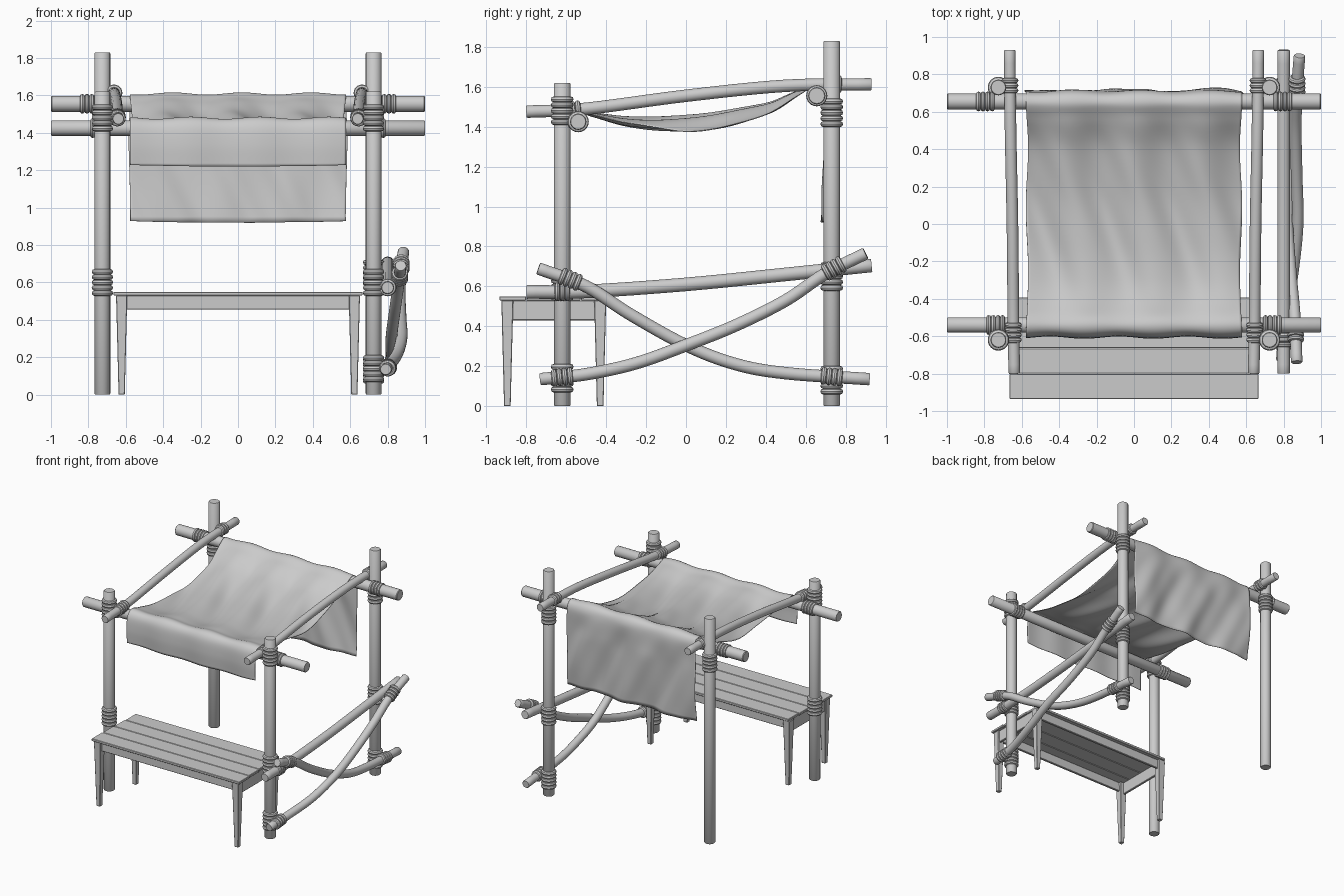
import bpy, bmesh, math
from mathutils import Vector

if "Cube" in bpy.data.objects:
    bpy.data.objects.remove(bpy.data.objects["Cube"])

GREY = (0.6, 0.6, 0.6, 1)
mat = bpy.data.materials.new("plain_grey")
mat.use_nodes = True
mat.diffuse_color = GREY
mat.node_tree.nodes["Principled BSDF"].inputs["Base Color"].default_value = GREY


def finish(name, bm, smooth=True):
    bmesh.ops.recalc_face_normals(bm, faces=bm.faces)
    mesh = bpy.data.meshes.new(name)
    bm.to_mesh(mesh)
    bm.free()
    mesh.materials.append(mat)
    ob = bpy.data.objects.new(name, mesh)
    bpy.context.collection.objects.link(ob)
    if smooth:
        bpy.ops.object.select_all(action='DESELECT')
        bpy.context.view_layer.objects.active = ob
        ob.select_set(True)
        bpy.ops.object.shade_smooth_by_angle(angle=math.radians(40))
    return ob


def smooth_path(points, steps):
    """Catmull-Rom curve through the points."""
    p = [Vector(q) for q in points]
    p = [2 * p[0] - p[1]] + p + [2 * p[-1] - p[-2]]
    out = []
    for a, b, c, d in zip(p, p[1:], p[2:], p[3:]):
        for i in range(steps):
            t = i / steps
            out.append(0.5 * (2 * b + (c - a) * t + (2 * a - 5 * b + 4 * c - d) * t ** 2
                              + (3 * b - a - 3 * c + d) * t ** 3))
    return out + [p[-2]]


def frame(axis):
    axis = Vector(axis).normalized()
    ref = Vector((0, 0, 1)) if abs(axis.z) < 0.9 else Vector((0, 1, 0))
    u = axis.cross(ref).normalized()
    return axis, u, axis.cross(u)


def bridge(bm, a, b):
    n = len(a)
    for i in range(n):
        bm.faces.new((a[i], a[(i + 1) % n], b[(i + 1) % n], b[i]))


def pole(name, points, r, steps=6, sides=20):
    path = smooth_path(points, steps) if len(points) > 2 else [Vector(q) for q in points]
    # softened ends: a narrower ring just outside each end
    tip0 = (path[0] - path[1]).normalized() * 0.005
    tip1 = (path[-1] - path[-2]).normalized() * 0.005
    path = [path[0]] + [path[0] - tip0] + path[1:-1] + [path[-1] - tip1] + [path[-1]]
    bm = bmesh.new()
    rings = []
    for i, c in enumerate(path):
        _, u, v = frame(path[min(i + 1, len(path) - 1)] - path[max(i - 1, 0)])
        rr = r * 0.9 if i in (0, len(path) - 1) else r
        angles = [2 * math.pi * k / sides for k in range(sides)]
        rings.append([bm.verts.new(c + rr * (u * math.cos(a) + v * math.sin(a))) for a in angles])
    for a, b in zip(rings, rings[1:]):
        bridge(bm, a, b)
    bm.faces.new(rings[0])
    bm.faces.new(rings[-1])
    return finish(name, bm)


def lashing(name, centre, axis, r, turns=4, rope=0.015, sides=24, rope_sides=8):
    """Stack of rope turns around a pole."""
    axis, u, v = frame(axis)
    bm = bmesh.new()
    for t in range(turns):
        mid = Vector(centre) + axis * (t - (turns - 1) / 2) * rope * 1.9
        loops = []
        for k in range(sides):
            a = 2 * math.pi * k / sides
            d = u * math.cos(a) + v * math.sin(a)
            loops.append([bm.verts.new(mid + d * (r + rope * math.cos(b)) + axis * rope * math.sin(b))
                          for b in (2 * math.pi * j / rope_sides for j in range(rope_sides))])
        for a, b in zip(loops, loops[1:] + loops[:1]):
            bridge(bm, a, b)
    return finish(name, bm)


def box(name, lo, hi, taper=1.0):
    lo, hi = Vector(lo), Vector(hi)
    size, mid = hi - lo, (hi + lo) / 2
    bm = bmesh.new()
    bmesh.ops.create_cube(bm, size=1)
    for w in bm.verts:
        k = taper if w.co.z < 0 else 1
        w.co = mid + Vector((w.co.x * size.x * k, w.co.y * size.y * k, w.co.z * size.z))
    bmesh.ops.bevel(bm, geom=bm.edges[:], offset=0.003, segments=1, affect='EDGES')
    return finish(name, bm, smooth=False)


FRONT, BACK, POST_X = -0.62, 0.73, 0.725
Z = (0, 0, 1)

# Posts, top side rails and their lashings
for s, side in ((1, "left"), (-1, "right")):
    pole(f"front_post_{side}", [(s * POST_X, FRONT, 0), (s * POST_X, FRONT, 1.62)], 0.042)
    pole(f"back_post_{side}", [(s * POST_X, BACK, 0), (s * POST_X, BACK, 1.83)], 0.042)
    pole(f"top_rail_{side}", [(s * 0.64, -0.8, 1.475), (s * 0.645, -0.5, 1.49), (s * 0.65, 0, 1.555),
                              (s * 0.66, 0.5, 1.605), (s * 0.665, 0.93, 1.612)], 0.031)
    lashing(f"front_post_top_lashing_{side}", (s * POST_X, FRONT, 1.48), Z, 0.042, 5)
    lashing(f"back_post_top_lashing_{side}", (s * POST_X, BACK, 1.47), Z, 0.042, 5)
    lashing(f"front_rail_lashing_{side}", (s * 0.645, -0.58, 1.483), (0, 1, 0.1), 0.031, 4, 0.014)
    lashing(f"back_rail_lashing_{side}", (s * 0.663, 0.74, 1.613), (0, 1, 0), 0.031, 3, 0.014)
    lashing(f"front_bar_lashing_{side}", (s * 0.74, -0.54, 1.425), (1, 0, 0), 0.04, 4, 0.013)
    lashing(f"back_bar_lashing_{side}", (s * 0.795, 0.655, 1.555), (1, 0, 0), 0.04, 4, 0.013)
    lashing(f"front_post_low_lashing_{side}", (s * POST_X, FRONT, 0.6), Z, 0.042, 5)

# Crossbars carrying the cloth
pole("front_crossbar", [(-1, -0.54, 1.425), (1, -0.54, 1.425)], 0.041)
pole("back_crossbar", [(-1, 0.655, 1.555), (1, 0.655, 1.555)], 0.043)

# Lower rail and crossed braces on one side
pole("lower_rail", [(0.8, -0.8, 0.572), (0.8, -0.5, 0.575), (0.8, 0, 0.61),
                    (0.8, 0.5, 0.66), (0.8, 0.93, 0.705)], 0.034)
pole("falling_brace", [(0.87, -0.74, 0.69), (0.86, -0.5, 0.6), (0.84, -0.28, 0.46), (0.82, 0, 0.305),
                       (0.82, 0.25, 0.21), (0.81, 0.5, 0.165), (0.8, 0.92, 0.135)], 0.031)
pole("rising_brace", [(0.79, -0.73, 0.135), (0.81, -0.5, 0.16), (0.85, -0.25, 0.215), (0.875, 0, 0.305),
                      (0.87, 0.25, 0.405), (0.865, 0.5, 0.53), (0.87, 0.7, 0.665), (0.885, 0.9, 0.765)], 0.031)
lashing("back_post_low_lashing", (POST_X, BACK, 0.65), Z, 0.042, 5)
lashing("front_post_foot_lashing", (POST_X, FRONT, 0.14), Z, 0.042, 5)
lashing("back_post_foot_lashing", (POST_X, BACK, 0.13), Z, 0.042, 5)
lashing("lower_rail_lashing", (0.8, FRONT, 0.573), (0, 1, 0), 0.034, 3, 0.013)
lashing("falling_brace_top_lashing", (0.865, -0.58, 0.635), (0, 1, -0.4), 0.031, 4, 0.014)
lashing("falling_brace_foot_lashing", (0.805, 0.73, 0.148), (0, 1, -0.1), 0.031, 4, 0.014)
lashing("rising_brace_foot_lashing", (0.8, -0.62, 0.146), (0, 1, 0.1), 0.031, 4, 0.014)
lashing("rising_brace_top_lashing", (0.872, 0.74, 0.69), (0, 1, 0.55), 0.031, 4, 0.014)

# Bench: slats, apron frame and tapered legs
SLAT = 0.1365
for i in range(4):
    y = -0.935 + i * SLAT
    w = 0.665 - 0.006 * i
    box(f"bench_slat_{i + 1}", (-w, y, 0.53), (w, y + SLAT - 0.003, 0.55))
for name, y in (("front", -0.905), ("back", -0.44)):
    box(f"bench_apron_{name}", (-0.62, y, 0.455), (0.62, y + 0.02, 0.53))
    for s, side in ((1, "left"), (-1, "right")):
        box(f"bench_leg_{name}_{side}", (s * 0.622 - 0.03, y - 0.02, 0),
            (s * 0.622 + 0.03, y + 0.04, 0.53), taper=0.55)
for s, side in ((1, "left"), (-1, "right")):
    box(f"bench_apron_{side}", (s * 0.63 - 0.01, -0.89, 0.43), (s * 0.63 + 0.01, -0.43, 0.53))

# Draped cloth: profile swept sideways, rippled along its normals
profile = smooth_path([(0, -0.6, 1.22), (0, -0.605, 1.34), (0, -0.592, 1.44), (0, -0.545, 1.478),
                       (0, -0.46, 1.455), (0, -0.3, 1.415), (0, -0.1, 1.4), (0, 0.15, 1.415),
                       (0, 0.4, 1.48), (0, 0.56, 1.565), (0, 0.65, 1.608), (0, 0.705, 1.56),
                       (0, 0.71, 1.4), (0, 0.705, 1.15), (0, 0.695, 0.92)], 7)
COLS = 90
bm = bmesh.new()
rows = []
for i, p in enumerate(profile):
    q = i / (len(profile) - 1)
    tangent = (profile[min(i + 1, len(profile) - 1)] - profile[max(i - 1, 0)]).normalized()
    normal = Vector((1, 0, 0)).cross(tangent)
    sag = max(0, 1 - ((p.y - 0.05) / 0.55) ** 2) if p.z > 1.39 else 0
    loose = min(1, max(0, (1.55 - p.z) / 0.2)) if p.y > 0.66 else 0
    row = []
    for k in range(COLS + 1):
        t = 2 * k / COLS - 1
        x = t * 0.572 + 0.006 * math.sin(9 * p.y + 5 * p.z) * t
        fold = math.sin(17 * x + 1.2 * math.sin(4 * p.y) + 0.6)
        crease = math.sin(27 * x + 9 * p.y + 6 * p.z) * math.sin(11 * p.z + 5 * p.y + 8 * x)
        off = 0.006 * fold + sag * (0.02 * fold + 0.03 * (1 - t * t)) + 0.006 * crease * (sag + loose)
        off += loose * 0.012 * math.sin(13 * x + 7 * p.z)
        co = p + normal * off
        co.x = x + 0.01 * loose * t
        if q in (0, 1):
            co.z += 0.008 * t * t
        row.append(bm.verts.new(co))
    rows.append(row)
for a, b in zip(rows, rows[1:]):
    for k in range(COLS):
        bm.faces.new((a[k], a[k + 1], b[k + 1], b[k]))
cloth = finish("canopy_cloth", bm)
solid = cloth.modifiers.new("thickness", 'SOLIDIFY')
solid.thickness = 0.004
solid.offset = 0
